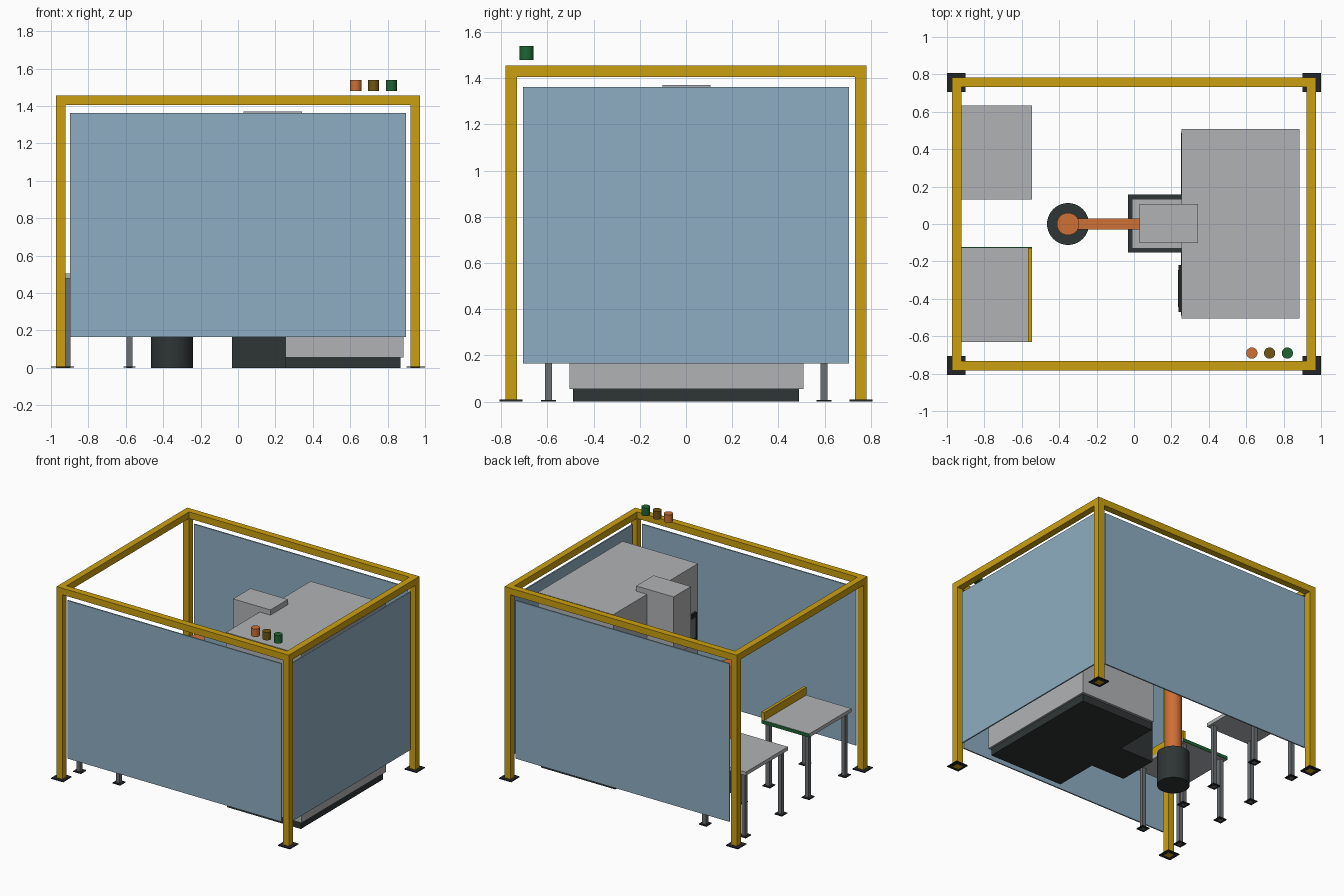
import bpy
import bmesh
from mathutils import Matrix, Vector

old = bpy.data.objects.get("Cube")
if old:
    bpy.data.objects.remove(old, do_unlink=True)


def material(name, r, g, b):
    m = bpy.data.materials.new(name)
    m.use_nodes = True
    m.diffuse_color = (r, g, b, 1)
    m.node_tree.nodes["Principled BSDF"].inputs["Base Color"].default_value = (r, g, b, 1)
    return m


YELLOW = material("safety yellow", .60, .35, .005)
BLUE = material("panel blue", .27, .42, .54)
GREY = material("machine grey", .44, .45, .46)
DARK = material("charcoal", .028, .036, .036)
BLACK = material("foot black", .016, .018, .020)
STEEL = material("leg steel", .15, .16, .17)
ORANGE = material("robot orange", .62, .16, .036)
AMBER = material("lamp amber", .16, .095, .006)
GREEN = material("lamp green", .014, .13, .035)


def finish(name, bm, mat):
    mesh = bpy.data.meshes.new(name)
    bm.to_mesh(mesh)
    bm.free()
    mesh.materials.append(mat)
    obj = bpy.data.objects.new(name, mesh)
    bpy.context.collection.objects.link(obj)
    return obj


def box(name, mat, x, y, z):
    """Box from (min, max) ranges on each axis."""
    bm = bmesh.new()
    lo, hi = Vector((x[0], y[0], z[0])), Vector((x[1], y[1], z[1]))
    place = Matrix.Translation((lo + hi) / 2) @ Matrix.Diagonal((*(hi - lo), 1))
    bmesh.ops.create_cube(bm, size=1, matrix=place)
    return finish(name, bm, mat)


def around(centre, half):
    return (centre - half, centre + half)


def cylinder(name, mat, x, y, radius, z, sides=40):
    bm = bmesh.new()
    bmesh.ops.create_cone(bm, cap_ends=True, segments=sides, radius1=radius, radius2=radius,
                          depth=z[1] - z[0], matrix=Matrix.Translation((x, y, sum(z) / 2)))
    for f in bm.faces:
        f.smooth = abs(f.normal.z) < .5
    for e in bm.edges:
        e.smooth = all(f.smooth for f in e.link_faces)
    return finish(name, bm, mat)


# Guard frame: posts on foot plates, joined by top rails
PX, PY, HALF, TOP = .948, .757, .025, 1.455
for sx in (-1, 1):
    for sy in (-1, 1):
        x, y = sx * PX, sy * PY
        box("frame_post", YELLOW, around(x, HALF), around(y, HALF), (0, TOP - .05))
        box("frame_foot", BLACK, around(sx * .95, .05), around(y, .05), (.001, .008))
for s in (-1, 1):
    box("long_rail", YELLOW, (-PX - HALF, PX + HALF), around(s * PY, HALF), (TOP - .05, TOP))
    box("side_rail", YELLOW, around(s * PX, HALF), (-PY + HALF, PY - HALF), (TOP - .05, TOP))

# Guard panels on three sides, with the loading side open
PANEL_Z = (.165, 1.362)
for s, name in ((-1, "front_panel"), (1, "back_panel")):
    box(name, BLUE, around(0, .897), around(s * PY, .005), PANEL_Z)
box("side_panel", BLUE, around(PX, .005), around(0, .706), PANEL_Z)

# Two work tables with square legs
TABLE_X = (-.945, -.545)
for y in ((-.63, -.127), (.13, .633)):
    box("table_top", GREY, TABLE_X, y, (.478, .505))
    for lx in (TABLE_X[0] + .035, TABLE_X[1] - .035):
        for ly in (y[0] + .035, y[1] - .035):
            box("table_leg", STEEL, around(lx, .015), around(ly, .015), (0, .478))
            box("table_foot", BLACK, around(lx, .032), around(ly, .032), (.001, .007))
box("table_fence", YELLOW, (-.567, -.545), (-.63, -.127), (.505, .565))
box("table_edge_strip", GREEN, TABLE_X, (-.128, -.124), (.478, .503))

# Handling robot
RX = -.353
cylinder("robot_pedestal", DARK, RX, 0, .112, (0, .25))
cylinder("robot_column", ORANGE, RX, 0, .06, (.25, .93))
box("robot_arm", ORANGE, (RX, .1), around(0, .029), (.83, .89))

# Press: base, body, bolster, die plate and overhanging ram
box("press_base", DARK, (.25, .87), around(0, .49), (0, .055))
box("press_body", GREY, (.253, .885), around(.002, .507), (.055, 1.33))
box("press_bolster", DARK, (-.033, .253), around(.003, .155), (0, .5))
box("die_plate", GREY, (-.01, .253), around(.002, .132), (.5, .55))
box("press_ram", GREY, (.03, .343), around(.002, .104), (.92, 1.37))

# Control screen on the press body
box("control_panel", BLACK, (.237, .253), (-.47, -.22), (.77, .98))
box("control_screen", STEEL, (.234, .237), (-.445, -.245), (.80, .95))

# Signal lamps
for x, mat in ((.63, ORANGE), (.725, AMBER), (.82, GREEN)):
    cylinder("signal_lamp", mat, x, -.69, .03, (1.48, 1.54), 32)
